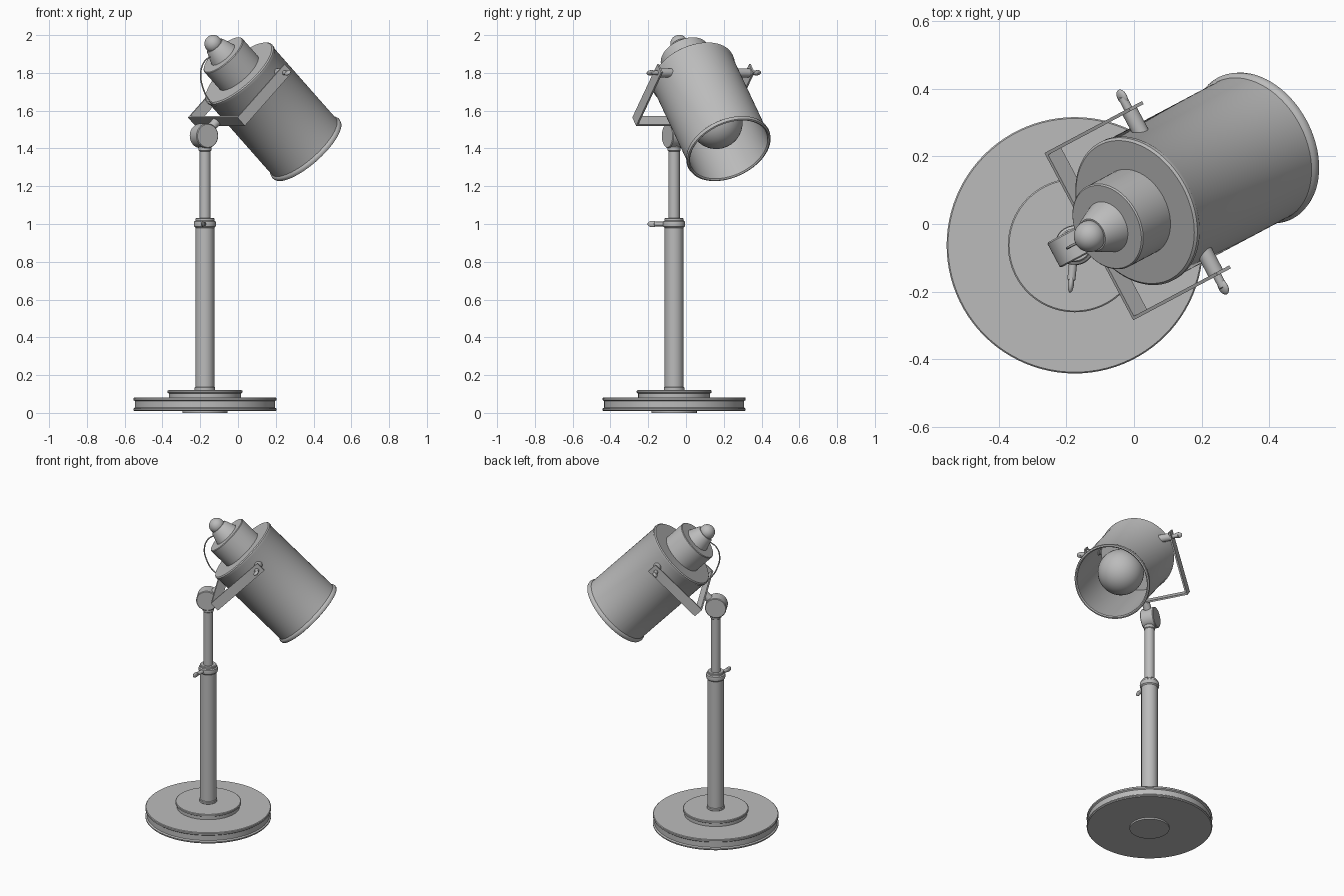
import bpy, bmesh, math
from mathutils import Matrix, Vector

cube = bpy.data.objects.get("Cube")
if cube:
    bpy.data.objects.remove(cube, do_unlink=True)

grey = bpy.data.materials.new("plain_grey")
grey.use_nodes = True
COLOUR = (0.5, 0.5, 0.5, 1)
grey.diffuse_color = COLOUR
grey.node_tree.nodes["Principled BSDF"].inputs["Base Color"].default_value = COLOUR


def frame(origin, z_axis, x_axis):
    """Matrix whose local z and x follow the given perpendicular directions."""
    z, x = Vector(z_axis).normalized(), Vector(x_axis).normalized()
    m = Matrix((x, z.cross(x), z)).transposed().to_4x4()
    m.translation = origin
    return m


def finish(name, bm, matrix, angle=35):
    bmesh.ops.recalc_face_normals(bm, faces=bm.faces[:])
    bm.transform(matrix)
    mesh = bpy.data.meshes.new(name)
    bm.to_mesh(mesh)
    bm.free()
    mesh.materials.append(grey)
    obj = bpy.data.objects.new(name, mesh)
    bpy.context.collection.objects.link(obj)
    bpy.ops.object.select_all(action="DESELECT")
    obj.select_set(True)
    bpy.context.view_layer.objects.active = obj
    bpy.ops.object.shade_smooth_by_angle(angle=math.radians(angle))
    return obj


def lathe(name, profile, matrix, steps=64):
    """Revolve (radius, height) points about local z."""
    bm = bmesh.new()
    verts = [bm.verts.new((r, 0, h)) for r, h in profile]
    edges = [bm.edges.new(pair) for pair in zip(verts, verts[1:])]
    bmesh.ops.spin(bm, geom=verts + edges, axis=(0, 0, 1), cent=(0, 0, 0),
                   angle=math.tau, steps=steps, use_duplicate=False)
    bmesh.ops.remove_doubles(bm, verts=bm.verts[:], dist=0.0002)
    return finish(name, bm, matrix)


def rod(name, radius, low, high, matrix, steps=32):
    c = min(0.004, radius / 4)
    return lathe(name, [(0, low), (radius - c, low), (radius, low + c),
                        (radius, high - c), (radius - c, high), (0, high)], matrix, steps)


def ball(name, size, centre, matrix):
    bm = bmesh.new()
    bmesh.ops.create_uvsphere(bm, u_segments=40, v_segments=20, radius=1)
    bm.transform(Matrix.Translation(centre) @ Matrix.Diagonal((*size, 1)))
    return finish(name, bm, matrix)


def box(bm, size, centre):
    bmesh.ops.create_cube(bm, size=1,
                          matrix=Matrix.Translation(centre) @ Matrix.Diagonal((*size, 1)))


# Stand: base, step, telescoping column
stand = Matrix.Translation((-0.175, -0.063, 0))
lathe("base_foot", [(0, 0), (0.12, 0), (0.12, 0.012), (0, 0.012)], stand)
lathe("base_disc", [(0, 0.01), (0.374, 0.01), (0.379, 0.015), (0.379, 0.022), (0.371, 0.028),
                    (0.371, 0.062), (0.379, 0.068), (0.379, 0.078), (0.375, 0.082),
                    (0, 0.082)], stand, 96)
lathe("base_step", [(0, 0.08), (0.19, 0.08), (0.19, 0.102), (0.198, 0.107), (0.198, 0.117),
                    (0.194, 0.12), (0, 0.12)], stand, 96)
rod("column_foot_ring", 0.054, 0.118, 0.138, stand)
rod("lower_column", 0.05, 0.12, 1.0, stand)
lathe("clamp_collar", [(0, 0.98), (0.05, 0.98), (0.057, 0.987), (0.059, 1.0), (0.057, 1.013),
                       (0.05, 1.018), (0.05, 1.028), (0.046, 1.032), (0, 1.032)], stand)
rod("upper_column", 0.03, 1.0, 1.4, stand)
rod("column_cap", 0.034, 1.385, 1.412, stand)

# Collar thumbscrew, pointing to the front
screw = frame((-0.175, -0.063, 1.0), (-0.1, -1, 0), (0, 0, 1))
rod("collar_screw", 0.012, 0.04, 0.105, screw, 20)
ball("collar_screw_wing", (0.017, 0.009, 0.026), (0, 0, 0.115), screw)

# Head frame: local z runs down the shade, x up the yoke arms, y sideways
turn = math.radians(28)
c, s = math.cos(turn), math.sin(turn)
head = frame((-0.131, -0.036, 1.954), (c, s, -1), (c, s, 1))
PIVOT_T, PIVOT_U, YOKE_U, HALF = 0.305, 0.088, -0.273, 0.275

# Tilting knuckle and its stem
knuckle = head @ Matrix.Translation((-0.384, 0, PIVOT_T)) @ Matrix.Rotation(math.pi / 2, 4, "X")
rod("knuckle", 0.065, -0.042, 0.042, knuckle, 48)
stem = head @ Matrix.Translation((0, 0, PIVOT_T)) @ Matrix.Rotation(math.pi / 2, 4, "Y")
rod("yoke_stem", 0.024, -0.384, YOKE_U, stem)

# U-shaped yoke
bm = bmesh.new()
box(bm, (0.01, 2 * HALF, 0.062), (YOKE_U, 0, PIVOT_T))
for side in (-1, 1):
    box(bm, (0.4, 0.01, 0.062), (YOKE_U + 0.195, side * HALF, PIVOT_T))
finish("yoke", bm, head)

# Pivot pins with wing knobs on both sides
for side, word in ((-1, "right"), (1, "left")):
    pin = (head @ Matrix.Translation((PIVOT_U, 0, PIVOT_T))
           @ Matrix.Rotation(-side * math.pi / 2, 4, "X"))
    rod(word + "_pivot_spacer", 0.024, 0.19, HALF, pin)
    rod(word + "_pivot_screw", 0.013, HALF - 0.01, 0.32, pin, 20)
    ball(word + "_pivot_wing", (0.018, 0.01, 0.024), (0, 0, 0.318), pin)

# Shade: hollow can with a rolled rim
lathe("shade", [(0, 0.215), (0.224, 0.215), (0.231, 0.221), (0.231, 0.232), (0.226, 0.24),
                (0.226, 0.768), (0.233, 0.774), (0.236, 0.784), (0.233, 0.795), (0.225, 0.798),
                (0.218, 0.792), (0.216, 0.245), (0, 0.245)], head, 96)
# Stepped cap, finial cone and ball
rod("shade_cap", 0.134, 0.082, 0.22, head, 64)
lathe("finial_cone", [(0, 0.012), (0.05, 0.012), (0.056, 0.018), (0.08, 0.085), (0, 0.085)],
      head, 48)
ball("finial_ball", (0.047,) * 3, (0, 0, 0), head)

# Bulb and socket
lathe("bulb_socket", [(0, 0.24), (0.06, 0.24), (0.06, 0.4), (0.085, 0.49), (0, 0.49)], head, 48)
ball("bulb", (0.14,) * 3, (0, 0, 0.59), head)

# Cable looping behind the cap
curve = bpy.data.curves.new("cable", "CURVE")
curve.dimensions = "3D"
curve.bevel_depth = 0.004
curve.bevel_resolution = 2
path = [(-0.055, 0.035), (-0.11, 0.03), (-0.169, 0.062), (-0.21, 0.125),
        (-0.228, 0.19), (-0.222, 0.25)]
spline = curve.splines.new("BEZIER")
spline.bezier_points.add(len(path) - 1)
for point, (u, t) in zip(spline.bezier_points, path):
    point.co = head @ Vector((u, 0, t))
    point.handle_left_type = point.handle_right_type = "AUTO"
curve.materials.append(grey)
cable = bpy.data.objects.new("cable", curve)
bpy.context.collection.objects.link(cable)
